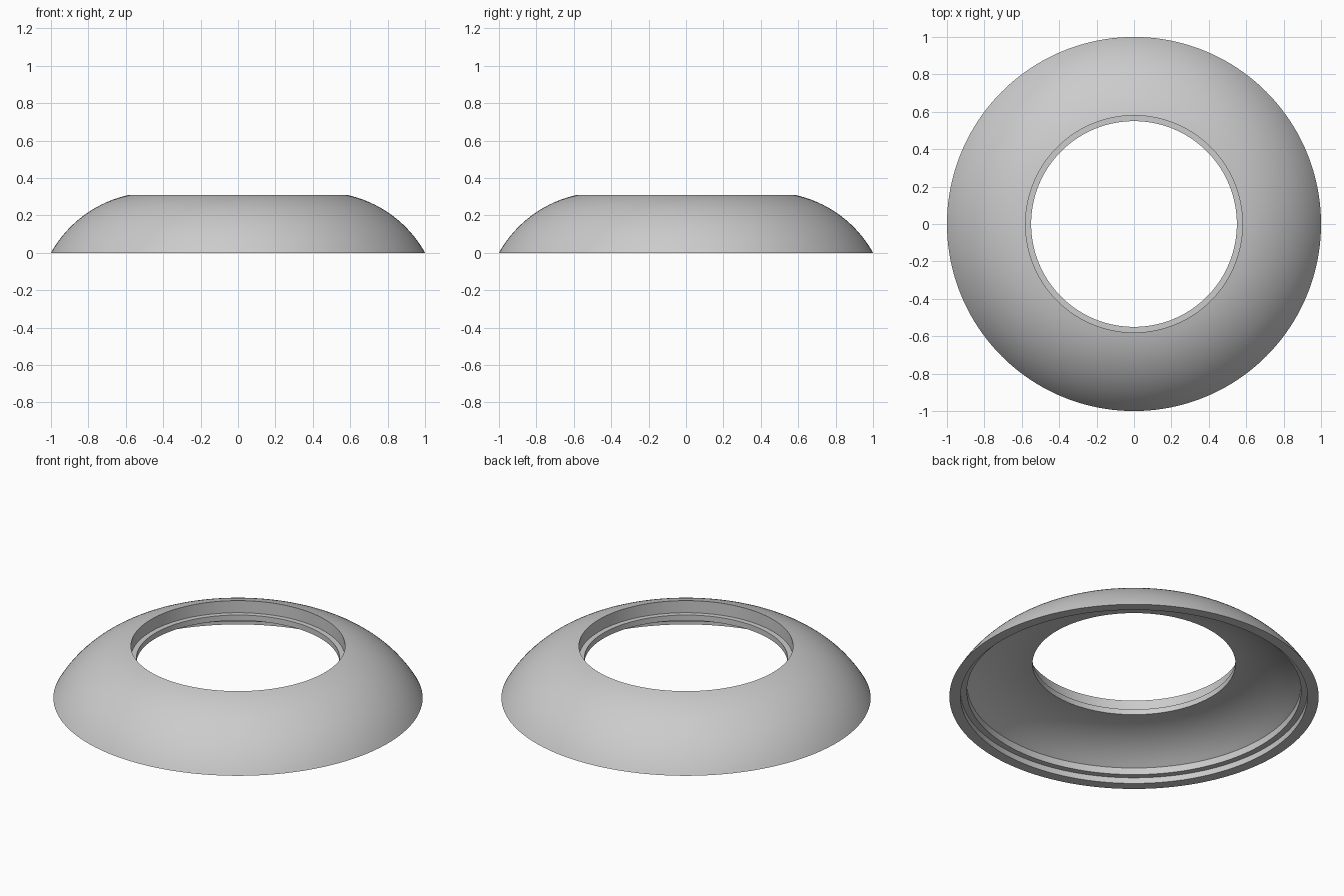
import bpy, bmesh, math
from mathutils import Vector

cube = bpy.data.objects.get("Cube")
if cube:
    bpy.data.objects.remove(cube, do_unlink=True)

SEGMENTS = 160


def arc(centre, start, end, steps):
    """Points (radius, height) on a circular arc from start to end."""
    cx, cz = centre
    a = math.atan2(start[1] - cz, start[0] - cx)
    b = math.atan2(end[1] - cz, end[0] - cx)
    r = math.hypot(start[0] - cx, start[1] - cz)
    inner = [a + (b - a) * i / steps for i in range(1, steps)]
    return [start] + [(cx + r * math.cos(t), cz + r * math.sin(t)) for t in inner] + [end]


def lathe(name, profile, material):
    """Spin a closed profile around the z axis."""
    bm = bmesh.new()
    verts = [bm.verts.new((r, 0, z)) for r, z in profile]
    edges = [bm.edges.new((v, verts[(i + 1) % len(verts)])) for i, v in enumerate(verts)]
    bmesh.ops.spin(bm, geom=verts + edges, cent=Vector(), axis=(0, 0, 1),
                   angle=math.tau, steps=SEGMENTS, use_merge=True)
    bmesh.ops.remove_doubles(bm, verts=bm.verts, dist=0.0001)
    bmesh.ops.recalc_face_normals(bm, faces=bm.faces)
    mesh = bpy.data.meshes.new(name)
    bm.to_mesh(mesh)
    bm.free()
    mesh.materials.append(material)
    obj = bpy.data.objects.new(name, mesh)
    bpy.context.collection.objects.link(obj)
    bpy.ops.object.select_all(action="DESELECT")
    obj.select_set(True)
    bpy.context.view_layer.objects.active = obj
    bpy.ops.object.shade_smooth_by_angle(angle=math.radians(25))
    return obj


grey = bpy.data.materials.new("plain grey")
grey.use_nodes = True
colour = (0.6, 0.6, 0.6, 1)
grey.diffuse_color = colour
grey.node_tree.nodes["Principled BSDF"].inputs["Base Color"].default_value = colour

# Domed outer skin, stepped top opening, domed underside, stepped bottom rim
outer_skin = arc((0.45, -0.306), (1.0, 0.0), (0.58, 0.31), 24)
top_step = [(0.58, 0.238), (0.55, 0.238)]
underside = arc((0.55, -0.346), (0.55, 0.205), (0.905, 0.076), 20)
bottom_step = [(0.905, 0.035), (0.94, 0.035), (0.94, 0.0)]

lathe("domed_ring", outer_skin + top_step + underside + bottom_step, grey)
